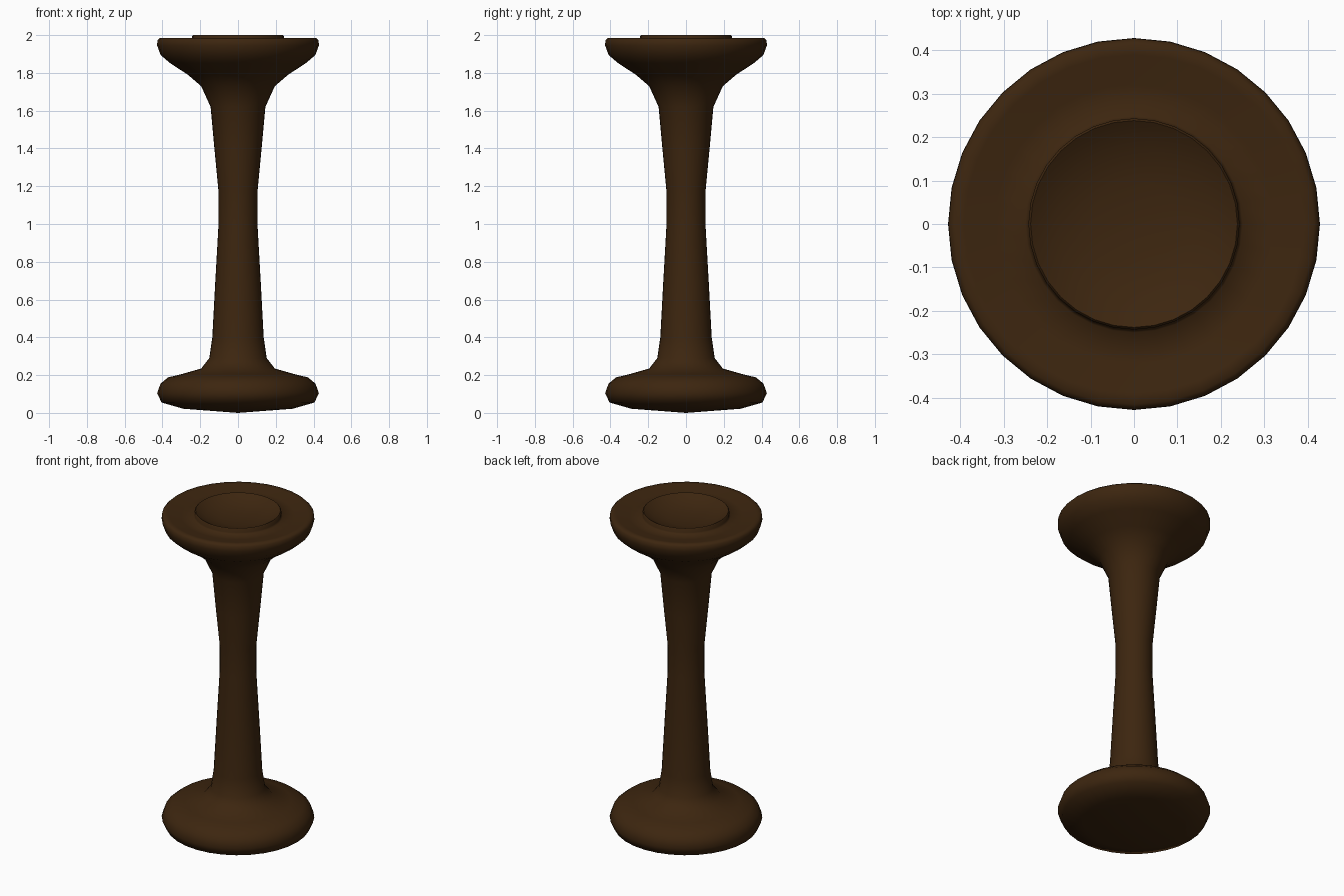
import bpy, bmesh, math

if "Cube" in bpy.data.objects:
    bpy.data.objects.remove(bpy.data.objects["Cube"])

SEGMENTS = 32

wood = bpy.data.materials.new("dark brown wood")
wood.diffuse_color = (0.046, 0.019, 0.0048, 1)
wood.use_nodes = True
wood.node_tree.nodes["Principled BSDF"].inputs["Base Color"].default_value = wood.diffuse_color


def lathe(name, profile):
    """Spin (radius, height) points around z; radius 0 makes a pole."""
    bm = bmesh.new()
    rings = []
    for r, z in profile:
        if r == 0:
            rings.append([bm.verts.new((0, 0, z))] * SEGMENTS)
        else:
            rings.append([bm.verts.new((r * math.cos(a), r * math.sin(a), z))
                          for a in (2 * math.pi * i / SEGMENTS for i in range(SEGMENTS))])
    for low, high in zip(rings, rings[1:]):
        for i in range(SEGMENTS):
            j = (i + 1) % SEGMENTS
            corners = [low[i], low[j], high[j], high[i]]
            bm.faces.new(list(dict.fromkeys(corners)))
    bmesh.ops.recalc_face_normals(bm, faces=bm.faces[:])
    mesh = bpy.data.meshes.new(name)
    bm.to_mesh(mesh)
    bm.free()
    mesh.materials.append(wood)
    obj = bpy.data.objects.new(name, mesh)
    bpy.context.collection.objects.link(obj)
    bpy.ops.object.select_all(action='DESELECT')
    obj.select_set(True)
    bpy.context.view_layer.objects.active = obj
    bpy.ops.object.shade_smooth_by_angle(angle=math.radians(60))
    return obj


# One continuous turned piece: slightly domed foot, waisted stem, flared dish
lathe("turned_pedestal", [
    # foot
    (0, 0), (0.29, 0.022), (0.405, 0.055), (0.428, 0.105), (0.41, 0.155),
    (0.37, 0.188), (0.30, 0.205), (0.195, 0.235),
    # stem
    (0.152, 0.29), (0.136, 0.40), (0.12, 0.70), (0.103, 1.00), (0.103, 1.17),
    (0.125, 1.40), (0.145, 1.62), (0.195, 1.73),
    # flared head and rim
    (0.265, 1.79), (0.36, 1.852), (0.41, 1.895), (0.428, 1.945),
    (0.427, 1.972), (0.415, 1.984), (0.39, 1.982),
    # sloping tray and raised ring
    (0.32, 1.968), (0.25, 1.965), (0.243, 1.975), (0.243, 1.995), (0.238, 2.0),
    # shallow central dish
    (0.225, 1.992), (0.18, 1.968), (0.10, 1.95), (0, 1.945),
])
